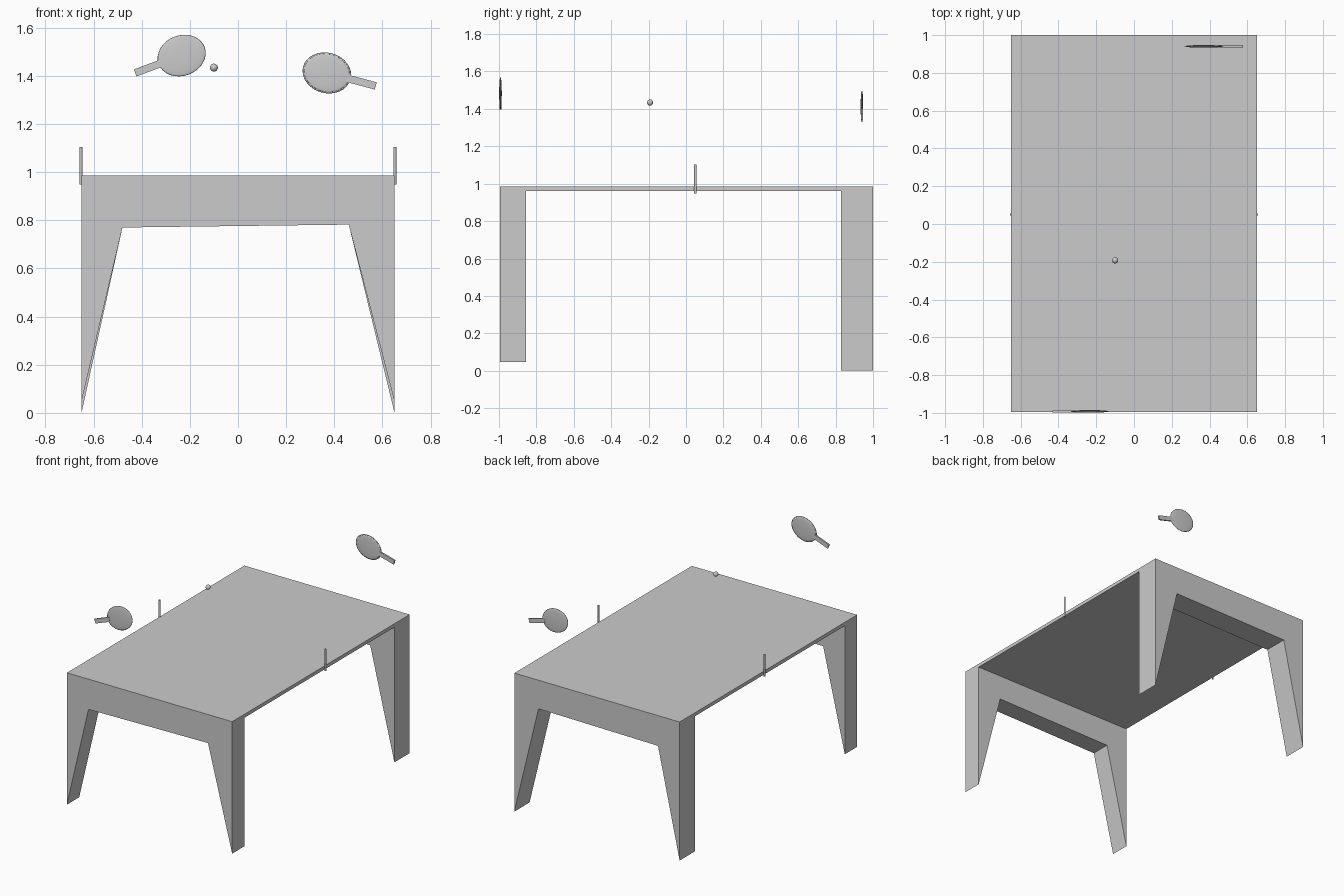
import bpy, bmesh, math
from mathutils import Matrix, Vector

if "Cube" in bpy.data.objects:
    bpy.data.objects.remove(bpy.data.objects["Cube"])

Y0, Y1 = -0.994, 1.0          # table ends
HALF_W, TOP, UNDER = 0.65, 0.985, 0.96


def finish(name, bm, smooth=False):
    bmesh.ops.recalc_face_normals(bm, faces=bm.faces)
    for f in bm.faces:
        f.smooth = smooth
    mesh = bpy.data.meshes.new(name)
    bm.to_mesh(mesh)
    bm.free()
    obj = bpy.data.objects.new(name, mesh)
    bpy.context.collection.objects.link(obj)
    return obj


def box(name, center, size, rot=Matrix()):
    bm = bmesh.new()
    m = Matrix.Translation(center) @ rot @ Matrix.Diagonal((*size, 1))
    bmesh.ops.create_cube(bm, size=1, matrix=m)
    return finish(name, bm)


def ellipsoid(name, center, radii, rot=Matrix(), segs=32, rings=16):
    bm = bmesh.new()
    # poles face along y so the rim of the blade stays round
    m = (Matrix.Translation(center) @ rot @ Matrix.Diagonal((*radii, 1))
         @ Matrix.Rotation(math.pi / 2, 4, 'X'))
    bmesh.ops.create_uvsphere(bm, u_segments=segs, v_segments=rings, radius=1, matrix=m)
    return finish(name, bm, True)


def leg_frame(name, y_a, y_b, foot):
    # arch profile with legs tapering to a thin edge at the floor
    profile = [(-HALF_W, foot), (-0.48, 0.77), (0.46, 0.782), (HALF_W, foot),
               (HALF_W, UNDER), (-HALF_W, UNDER)]
    bm = bmesh.new()
    face = bm.faces.new([bm.verts.new((x, y_a, z)) for x, z in profile])
    ext = bmesh.ops.extrude_face_region(bm, geom=[face])
    verts = [v for v in ext["geom"] if isinstance(v, bmesh.types.BMVert)]
    bmesh.ops.translate(bm, verts=verts, vec=(0, y_b - y_a, 0))
    return finish(name, bm)


def paddle(name, center, handle_end, rubber_side):
    c, e = Vector(center), Vector(handle_end)
    d = e - c
    rot = Matrix.Rotation(-math.atan2(d.z, d.x), 4, 'Y')
    u = d.normalized()
    ellipsoid(name + "_blade", c, (0.102, 0.0065, 0.084), rot)
    # rubber sheet bulging slightly to one side
    ellipsoid(name + "_rubber", c + Vector((0, rubber_side * 0.002, 0)),
              (0.096, 0.0055, 0.079), rot)
    start = c + u * 0.085
    box(name + "_handle", (start + e) / 2, ((e - start).length, 0.011, 0.031), rot)


# Table
box("table_top", (0, (Y0 + Y1) / 2, (TOP + UNDER) / 2),
    (2 * HALF_W, Y1 - Y0, TOP - UNDER))
leg_frame("front_leg_frame", Y0, -0.855, 0.047)
leg_frame("back_leg_frame", 0.828, Y1, 0.0)

# Net posts
for side, label in ((-1, "left"), (1, "right")):
    bm = bmesh.new()
    bmesh.ops.create_cone(bm, cap_ends=True, segments=12, radius1=0.006, radius2=0.006,
                          depth=0.155,
                          matrix=Matrix.Translation((side * 0.652, 0.05, 1.026)))
    finish(label + "_net_post", bm)

# Ball and paddles
ellipsoid("ball", (-0.10, -0.192, 1.434), (0.0165,) * 3, segs=24, rings=12)
paddle("front_paddle", (-0.234, -0.9925, 1.484), (-0.427, -0.9925, 1.412), 1)
paddle("back_paddle", (0.369, 0.941, 1.412), (0.572, 0.941, 1.358), -1)
